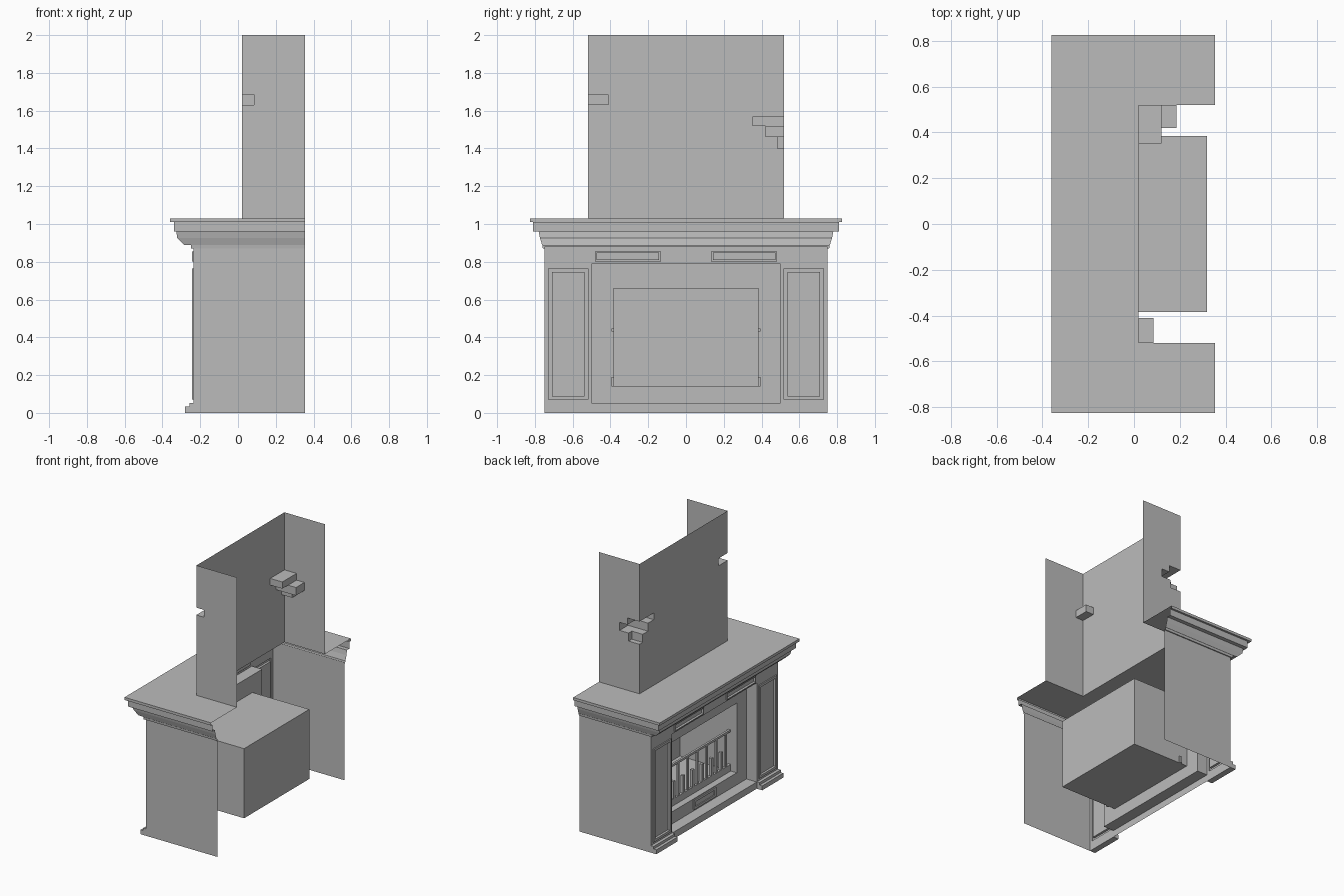
import bpy, bmesh
from mathutils import Vector

if "Cube" in bpy.data.objects:
    bpy.data.objects.remove(bpy.data.objects["Cube"], do_unlink=True)

stone = bpy.data.materials.new("grey_stone")
stone.use_nodes = True
GREY = (0.5, 0.5, 0.5, 1)
stone.diffuse_color = GREY
stone.node_tree.nodes["Principled BSDF"].inputs["Base Color"].default_value = GREY

FACE, RECESS, BACK, FLUE = -0.235, -0.15, 0.355, 0.02


def finish(name, bm, recalc=True):
    if recalc:
        bmesh.ops.recalc_face_normals(bm, faces=bm.faces)
    mesh = bpy.data.meshes.new(name)
    bm.to_mesh(mesh)
    bm.free()
    mesh.materials.append(stone)
    obj = bpy.data.objects.new(name, mesh)
    bpy.context.collection.objects.link(obj)
    return obj


def add_box(bm, lo, hi):
    lo, hi = Vector(lo), Vector(hi)
    verts = bmesh.ops.create_cube(bm, size=1)["verts"]
    for v in verts:
        v.co = (lo + hi) / 2 + v.co * (hi - lo)


def box(name, lo, hi):
    bm = bmesh.new()
    add_box(bm, lo, hi)
    return finish(name, bm)


def loft(name, rings, closed=True, cap=False):
    """Join successive rings of points with quads."""
    bm = bmesh.new()
    rows = [[bm.verts.new(p) for p in ring] for ring in rings]
    n = len(rows[0])
    for a, b in zip(rows, rows[1:]):
        for i in range(n if closed else n - 1):
            j = (i + 1) % n
            bm.faces.new((a[i], a[j], b[j], b[i]))
    if cap:
        bm.faces.new(rows[-1])
    return finish(name, bm)


def rect(y0, y1, z0, z1, x, inset=0):
    y0, y1, z0, z1 = y0 + inset, y1 - inset, z0 + inset, z1 - inset
    return [(x, y0, z0), (x, y1, z0), (x, y1, z1), (x, y0, z1)]


def panelled(name, outer, panel, x, width, proud=0.009, sunk=0.008):
    """A wall with a raised moulding around a sunken panel."""
    loft(name, [rect(*outer, x), rect(*panel, x), rect(*panel, x - proud),
                rect(*panel, x - proud, width), rect(*panel, x + sunk, width)], cap=True)


# Columns, plinths, header halves and side walls, mirrored about the middle
for side, s in (("left", 1), ("right", -1)):
    def span(a, b):
        return (a, b) if s > 0 else (-b, -a)
    panelled(side + "_column", (*span(0.5, 0.75), 0, 0.88),
             (*span(0.52, 0.728), 0.07, 0.765), FACE, 0.018)
    panelled(side + "_header", (*span(0, 0.5), 0.79, 0.88),
             (*span(0.135, 0.48), 0.802, 0.855), FACE, 0.007)
    y0, y1 = span(0.5, 0.75)
    box(side + "_plinth", (-0.28, y0, 0), (FACE, y1, 0.033))
    box(side + "_plinth_step", (-0.258, y0, 0.033), (FACE, y1, 0.052))
    y = s * 0.75
    loft(side + "_wall", [[(FACE, y, 0), (BACK, y, 0)], [(FACE, y, 0.88), (BACK, y, 0.88)]],
         closed=False)

# Recessed surround running back into the firebox
recess, opening = (-0.5, 0.5, 0.05, 0.79), (-0.385, 0.385, 0.14, 0.66)
loft("surround_and_firebox", [rect(*recess, FACE), rect(*recess, RECESS),
                              rect(*opening, RECESS), rect(*opening, 0.32)], cap=True)
loft("hearth_front", [[(FACE, -0.5, 0), (FACE, 0.5, 0)], [(FACE, -0.5, 0.05), (FACE, 0.5, 0.05)]],
     closed=False)
vent = (-0.13, 0.13, 0.062, 0.134)
loft("vent_frame", [rect(*vent, RECESS), rect(*vent, RECESS - 0.009),
                    rect(*vent, RECESS - 0.009, 0.018), rect(*vent, RECESS - 0.002, 0.018)], cap=True)

# Fire grate with alternating tall and short bars
bm = bmesh.new()
add_box(bm, (-0.1, -0.395, 0.14), (-0.08, 0.395, 0.19))
add_box(bm, (-0.098, -0.395, 0.432), (-0.082, 0.395, 0.448))
for i in range(-6, 7):
    top, r = (0.435, 0.007) if i % 2 == 0 else (0.32, 0.011)
    y = i * 0.056
    add_box(bm, (-0.09 - r, y - r, 0.18), (-0.09 + r, y + r, top))
finish("fire_grate", bm)

# Stepped mantel moulding wrapping front and sides: height, front x, half width
steps = [(0.87, FACE, 0.75), (0.87, -0.25, 0.758), (0.888, -0.25, 0.76),
         (0.89, -0.285, 0.762), (0.925, -0.322, 0.773), (0.96, -0.326, 0.78),
         (0.96, -0.34, 0.81), (1.01, -0.34, 0.81), (1.01, -0.36, 0.825), (1.03, -0.36, 0.825)]
rings = [[(BACK, -h, z), (x, -h, z), (x, h, z), (BACK, h, z)] for z, x, h in steps]
loft("mantel_moulding", rings, closed=False)

# Mantel top, open where the flue passes through
loft("mantel_top", [rings[-1], [(BACK, -0.52, 1.03), (FLUE, -0.52, 1.03),
                                (FLUE, 0.52, 1.03), (BACK, 0.52, 1.03)]], closed=False)

# Chimney breast with missing bricks at its corners
chimney = box("chimney_breast", (FLUE, -0.52, 1.03), (BACK, 0.52, 2))
gaps = [((-0.1, 0.352, 1.52), (0.12, 0.6, 1.57)), ((-0.1, 0.42, 1.46), (0.185, 0.6, 1.52)),
        ((-0.1, 0.482, 1.4), (0.11, 0.6, 1.46)), ((-0.1, -0.6, 1.63), (0.085, -0.41, 1.685))]
cutters = []
for lo, hi in gaps:
    cutter = box("brick_cutter", lo, hi)
    cutter.hide_render = True
    cutters.append(cutter)
    mod = chimney.modifiers.new("missing_brick", "BOOLEAN")
    mod.operation, mod.solver, mod.object = "DIFFERENCE", "EXACT", cutter
graph = bpy.context.evaluated_depsgraph_get()
bm = bmesh.new()
bm.from_mesh(chimney.evaluated_get(graph).to_mesh())
chimney.modifiers.clear()
for cutter in cutters:
    bpy.data.objects.remove(cutter, do_unlink=True)

# Leave the breast open at the top, bottom and back
ends = []
for f in bm.faces:
    c = f.calc_center_median()
    if c.z > 1.999 or c.z < 1.031 or c.x > BACK - 0.001:
        ends.append(f)
bmesh.ops.delete(bm, geom=ends, context="FACES")
bm.to_mesh(chimney.data)
bm.free()
